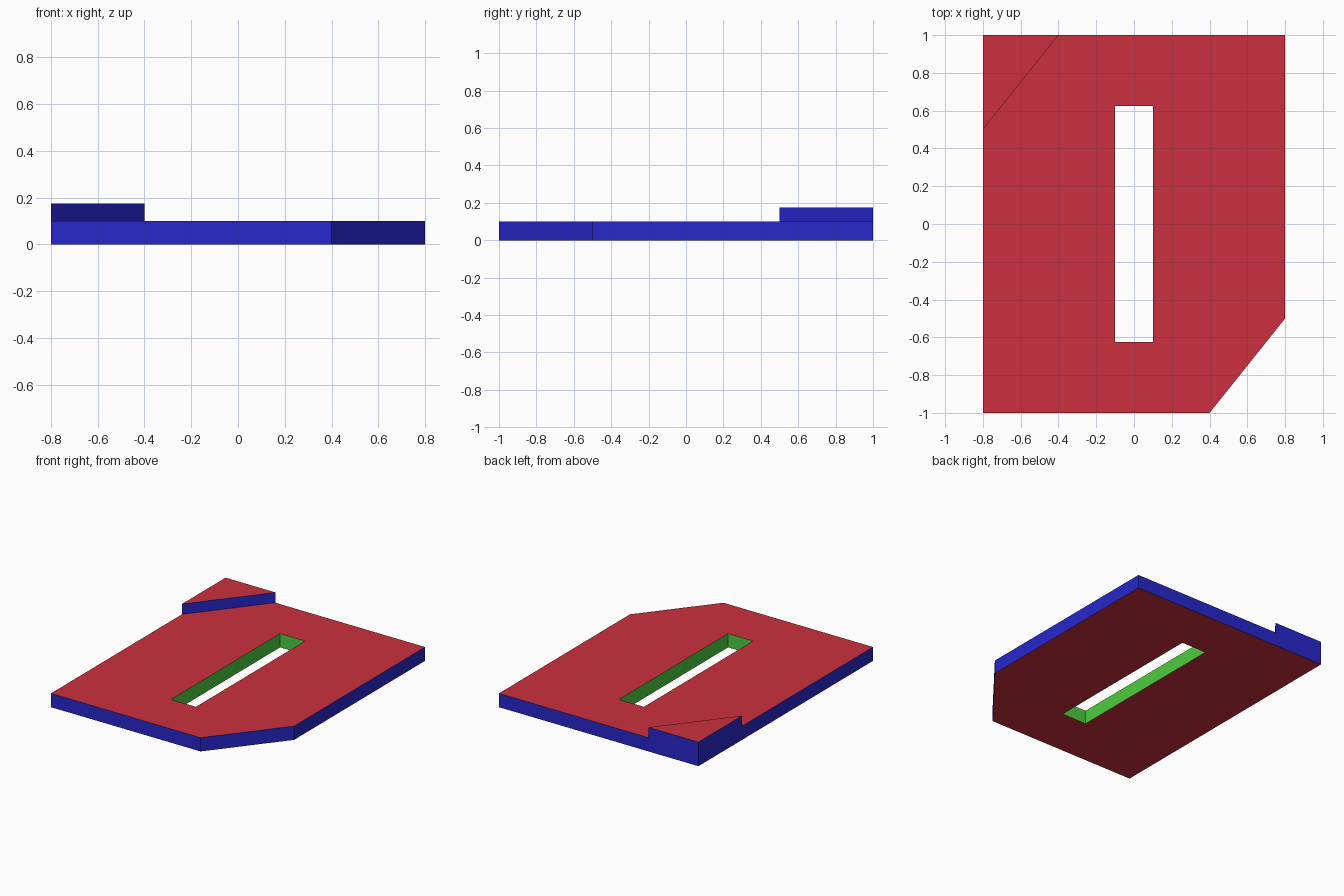
import bpy
import bmesh

cube = bpy.data.objects.get("Cube")
if cube:
    bpy.data.objects.remove(cube, do_unlink=True)


def make_material(name, rgb):
    mat = bpy.data.materials.new(name)
    mat.use_nodes = True
    mat.diffuse_color = (*rgb, 1)
    mat.node_tree.nodes["Principled BSDF"].inputs["Base Color"].default_value = (*rgb, 1)
    return mat


MATERIALS = [
    make_material("red_face", (0.60, 0.03, 0.05)),
    make_material("blue_edge", (0.02, 0.02, 0.60)),
    make_material("green_slot", (0.08, 0.60, 0.05)),
]
RED, BLUE, GREEN = range(3)

SLOT_X, SLOT_Y = 0.10, 0.625
PLATE_TOP, WEDGE_TOP = 0.10, 0.175


def extruded_part(name, loops, bottom, top):
    """Fill closed loops (outline plus holes) and extrude them upwards."""
    bm = bmesh.new()
    edges = []
    for loop in loops:
        verts = [bm.verts.new((x, y, bottom)) for x, y in loop]
        edges += [bm.edges.new((a, b)) for a, b in zip(verts, verts[1:] + verts[:1])]
    bmesh.ops.triangle_fill(bm, edges=edges, use_beauty=True, normal=(0, 0, 1))
    result = bmesh.ops.extrude_face_region(bm, geom=bm.faces[:], use_keep_orig=True)
    raised = [g for g in result["geom"] if isinstance(g, bmesh.types.BMVert)]
    bmesh.ops.translate(bm, verts=raised, vec=(0, 0, top - bottom))
    bmesh.ops.recalc_face_normals(bm, faces=bm.faces[:])

    # Flat faces are red, slot walls green, outer walls blue
    for face in bm.faces:
        c = face.calc_center_median()
        if abs(face.normal.z) > 0.5:
            face.material_index = RED
        elif abs(c.x) < SLOT_X + 0.01 and abs(c.y) < SLOT_Y + 0.01:
            face.material_index = GREEN
        else:
            face.material_index = BLUE

    mesh = bpy.data.meshes.new(name)
    bm.to_mesh(mesh)
    bm.free()
    for mat in MATERIALS:
        mesh.materials.append(mat)
    obj = bpy.data.objects.new(name, mesh)
    bpy.context.collection.objects.link(obj)
    return obj


# Base plate with one clipped corner and a long central slot
outline = [(-0.8, -1), (0.4, -1), (0.8, -0.5), (0.8, 1), (-0.8, 1)]
slot = [(-SLOT_X, -SLOT_Y), (SLOT_X, -SLOT_Y), (SLOT_X, SLOT_Y), (-SLOT_X, SLOT_Y)]
extruded_part("slotted_plate", [outline, slot], 0, PLATE_TOP)

# Raised triangle on the opposite corner
extruded_part("corner_wedge", [[(-0.8, 0.5), (-0.4, 1), (-0.8, 1)]], PLATE_TOP, WEDGE_TOP)
